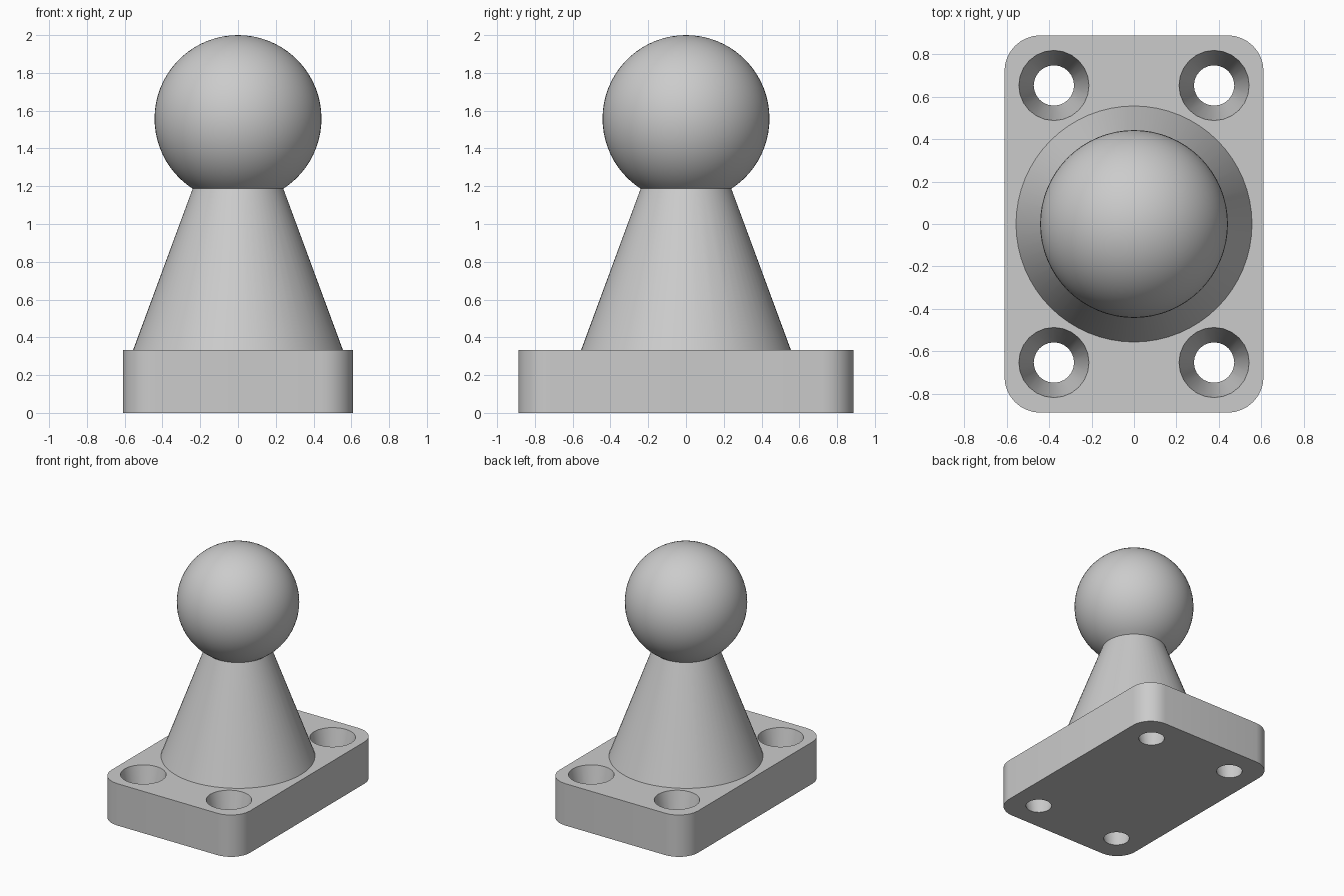
import bpy, bmesh
from math import sin, cos, pi, acos, radians

if "Cube" in bpy.data.objects:
    bpy.data.objects.remove(bpy.data.objects["Cube"])


def make_object(name, bm):
    bmesh.ops.recalc_face_normals(bm, faces=bm.faces)
    mesh = bpy.data.meshes.new(name)
    bm.to_mesh(mesh)
    bm.free()
    obj = bpy.data.objects.new(name, mesh)
    bpy.context.collection.objects.link(obj)
    return obj


def revolve(name, profile, steps):
    """Spin an (r, z) profile that starts and ends on the axis."""
    bm = bmesh.new()
    verts = [bm.verts.new((r, 0, z)) for r, z in profile]
    edges = [bm.edges.new(p) for p in zip(verts, verts[1:])]
    bmesh.ops.spin(bm, geom=verts + edges, cent=(0, 0, 0), axis=(0, 0, 1),
                   angle=2 * pi, steps=steps, use_merge=True)
    bmesh.ops.remove_doubles(bm, verts=bm.verts, dist=1e-5)
    return make_object(name, bm)


def boolean(target, tool, operation):
    mod = target.modifiers.new(operation.lower(), 'BOOLEAN')
    mod.operation = operation
    mod.solver = 'EXACT'
    mod.object = tool
    bpy.context.view_layer.objects.active = target
    bpy.ops.object.modifier_apply(modifier=mod.name)
    bpy.data.objects.remove(tool)


# base plate: rounded rectangle, extruded
HX, HY, TOP, CORNER = 0.61, 0.888, 0.333, 0.17
bm = bmesh.new()
outline = []
for k, (sx, sy) in enumerate([(1, 1), (-1, 1), (-1, -1), (1, -1)]):
    for i in range(9):
        a = (k + i / 8) * pi / 2
        outline.append(bm.verts.new((sx * (HX - CORNER) + CORNER * cos(a),
                                     sy * (HY - CORNER) + CORNER * sin(a), 0)))
face = bm.faces.new(outline)
ext = bmesh.ops.extrude_face_region(bm, geom=[face])
bmesh.ops.translate(bm, vec=(0, 0, TOP),
                    verts=[g for g in ext['geom'] if isinstance(g, bmesh.types.BMVert)])
mount = make_object("ball_mount", bm)

# tapered stem and ball as one turned profile
R, CZ, NECK = 0.442, 1.558, 0.24
start = pi - acos((R * R - NECK * NECK) ** 0.5 / R)
profile = [(0, 0.28), (0.575, 0.28)]
for i in range(29):
    a = start * (1 - i / 28)
    profile.append((R * sin(a) if i < 28 else 0, CZ + R * cos(a)))
stem = revolve("stem_and_ball", profile, 64)
boolean(mount, stem, 'UNION')

# four tapered screw holes
EXTRA = 0.02
slope = (0.165 - 0.095) / TOP
low, high = 0.095 - slope * EXTRA, 0.165 + slope * EXTRA
for sx in (-1, 1):
    for sy in (-1, 1):
        hole = revolve("screw_hole_cutter",
                       [(0, -EXTRA), (low, -EXTRA), (high, TOP + EXTRA), (0, TOP + EXTRA)], 24)
        hole.location = (sx * 0.377, sy * 0.652, 0)
        hole.hide_render = True
        bpy.context.view_layer.update()
        boolean(mount, hole, 'DIFFERENCE')

# smooth shading with crisp rims
bpy.ops.object.select_all(action='DESELECT')
mount.select_set(True)
bpy.context.view_layer.objects.active = mount
bpy.ops.object.shade_smooth_by_angle(angle=radians(30))
